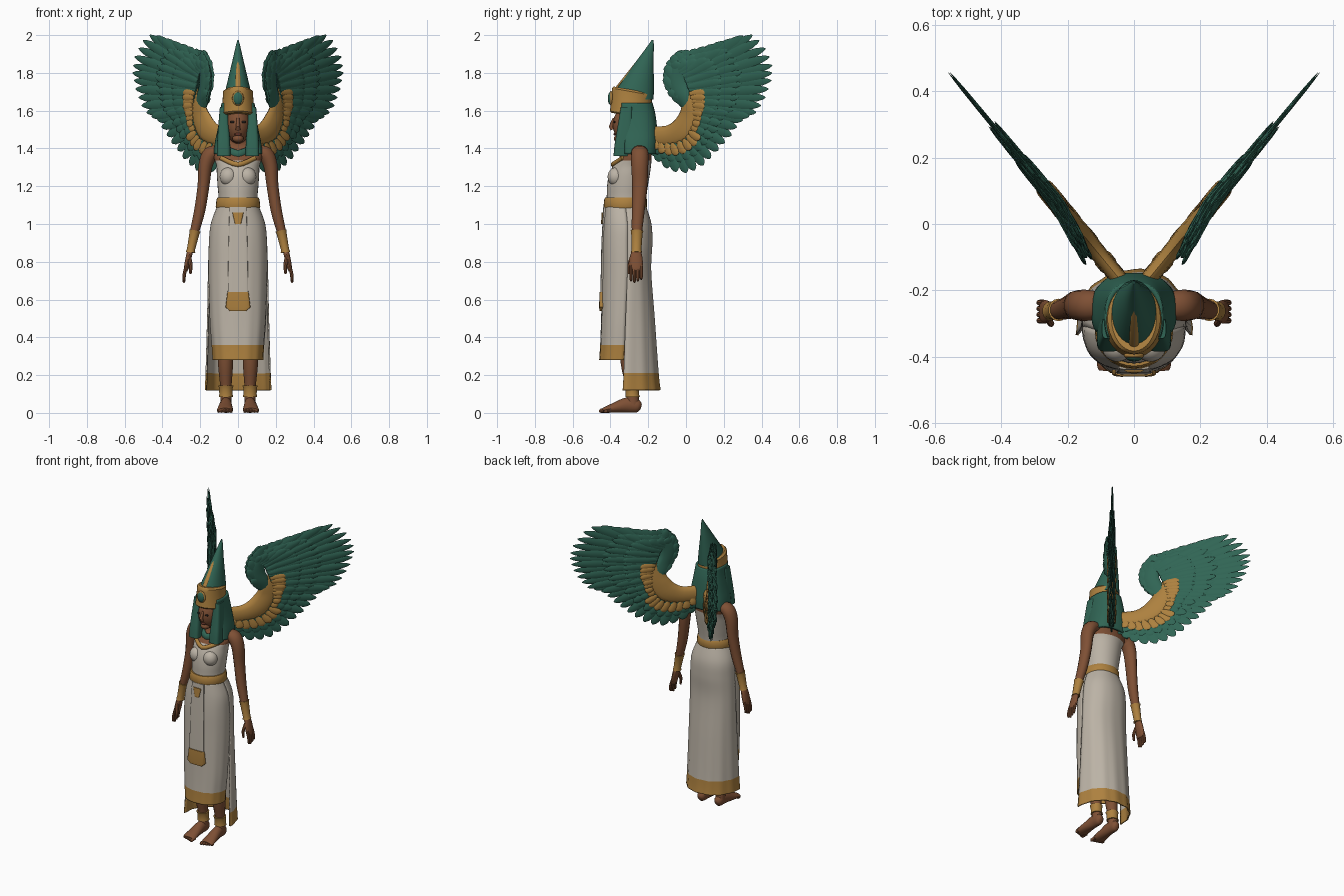
import bpy, bmesh, math
from mathutils import Vector, Matrix

old = bpy.data.objects.get("Cube")
if old:
    bpy.data.objects.remove(old, do_unlink=True)


def material(name, rgb):
    m = bpy.data.materials.new(name)
    m.use_nodes = True
    m.diffuse_color = (*rgb, 1)
    m.node_tree.nodes["Principled BSDF"].inputs["Base Color"].default_value = (*rgb, 1)
    return m


GREEN = material("feather green", (0.03, 0.13, 0.09))
GOLD = material("gold", (0.42, 0.22, 0.05))
SKIN = material("brown skin", (0.21, 0.08, 0.035))
CLOTH = material("linen", (0.5, 0.45, 0.38))
DARK = material("dark eye paint", (0.02, 0.015, 0.012))
LIP = material("lip red", (0.15, 0.04, 0.025))
made = []


def finish(name, bm, mats, rule=None, mirror=False, thick=0):
    bmesh.ops.recalc_face_normals(bm, faces=bm.faces)
    me = bpy.data.meshes.new(name)
    bm.to_mesh(me)
    bm.free()
    for m in mats:
        me.materials.append(m)
    if rule:
        for p in me.polygons:
            p.material_index = rule(p.center)
    ob = bpy.data.objects.new(name, me)
    bpy.context.collection.objects.link(ob)
    if thick:
        mod = ob.modifiers.new("thickness", "SOLIDIFY")
        mod.thickness, mod.offset = thick, 0
    if mirror:
        ob.modifiers.new("mirror", "MIRROR")
    made.append(ob)


def skin(name, parts, mats, closed=True, **kw):
    """Bridge each list of rings in parts into one mesh."""
    bm = bmesh.new()
    for rings in parts:
        vs = [[bm.verts.new(p) for p in r] for r in rings]
        n = len(vs[0])
        for a, b in zip(vs, vs[1:]):
            for i in range(n if closed else n - 1):
                j = (i + 1) % n
                bm.faces.new((a[i], a[j], b[j], b[i]))
        if closed:
            bm.faces.new(vs[0])
            bm.faces.new(vs[-1])
    finish(name, bm, mats, **kw)


def smooth(rows, n=4):
    """Spline through rows of numbers."""
    out = []
    for i in range(len(rows) - 1):
        quad = rows[max(i - 1, 0)], rows[i], rows[i + 1], rows[min(i + 2, len(rows) - 1)]
        for k in range(n):
            t = k / n
            out.append(tuple(
                0.5 * (2 * b + (c - a) * t + (2 * a - 5 * b + 4 * c - d) * t * t
                       + (3 * b - a - 3 * c + d) * t ** 3) for a, b, c, d in zip(*quad)))
    return out + [tuple(rows[-1])]


def stack(rows, cx=0, start=0, end=360, n=32, power=2, tilt=0, ripple=0):
    """Level rings from rows of height, half width, centre y, half depth."""
    rings = []
    count = n if end - start == 360 else n + 1
    for z, rx, cy, ry in rows:
        ring = []
        for i in range(count):
            a = math.radians(start + (end - start) * i / n)
            c, s = math.cos(a), math.sin(a)
            k = 1 + ripple * (1.1 - z) * math.sin(14 * a)
            x = rx * k * math.copysign(abs(c) ** (2 / power), c)
            y = ry * k * math.copysign(abs(s) ** (2 / power), s)
            ring.append(Vector((cx + x, cy + y, z + tilt * y)))
        rings.append(ring)
    return rings


def tube(rows, ref=(0, 1, 0), n=14):
    """Rings across a path of x, y, z, radius along ref, other radius."""
    pts = [Vector(r[:3]) for r in rows]
    rings = []
    for i, r in enumerate(rows):
        t = (pts[min(i + 1, len(pts) - 1)] - pts[max(i - 1, 0)]).normalized()
        u = Vector(ref)
        u = (u - t * u.dot(t)).normalized()
        v = t.cross(u)
        rings.append([pts[i] + u * r[3] * math.cos(q) + v * r[4] * math.sin(q)
                      for q in (math.tau * k / n for k in range(n))])
    return rings


def ball(name, loc, size, mat, mirror=False):
    bm = bmesh.new()
    bmesh.ops.create_uvsphere(bm, u_segments=24, v_segments=14, radius=1,
                              matrix=Matrix.Translation(loc) @ Matrix.Diagonal((*size, 1)))
    finish(name, bm, [mat], mirror=mirror)


# Torso with bare shoulders and neck
body = [(1.06, .105, -.32, .105), (1.14, .103, -.315, .105), (1.2, .108, -.31, .108),
        (1.26, .112, -.3, .108), (1.31, .115, -.285, .1), (1.36, .13, -.265, .083),
        (1.4, .12, -.25, .065), (1.43, .06, -.26, .05), (1.47, .042, -.28, .043), (1.53, .04, -.29, .043)]
skin("torso", [stack(smooth(body))], [CLOTH, SKIN], rule=lambda c: int(c.z > 1.335))
ball("bust", (.05, -.37, 1.25), (.047, .045, .05), CLOTH, True)

# Skirt: back drape and shorter front drape, with gold hems
hip = [(1.09, .108, -.32, .106), (1.0, .14, -.31, .123), (.9, .15, -.31, .128)]
back = hip + [(.75, .155, -.31, .122), (.5, .16, -.32, .15), (.21, .168, -.33, .18), (.12, .172, -.335, .195)]
front = hip + [(.75, .152, -.31, .13), (.5, .145, -.32, .125), (.36, .135, -.325, .125), (.28, .13, -.33, .125)]
skin("skirt_back", [stack(smooth(back, 7), end=180, power=2.2, ripple=.015)], [CLOTH, GOLD],
     closed=False, thick=.008, rule=lambda c: int(c.z < .215))
skin("skirt_front", [stack(smooth(front, 7), start=180, power=2.4, ripple=.012)], [CLOTH, GOLD],
     closed=False, thick=.008, rule=lambda c: int(c.z < .36))

# Belt, hanging apron panel and buckle drop
skin("belt", [stack([(1.08, .113, -.322, .11), (1.09, .118, -.322, .115), (1.13, .114, -.32, .113),
                     (1.14, .108, -.32, .108)])], [GOLD])
skin("apron", [stack([(1.09, .045, -.428, .01), (.9, .05, -.438, .01), (.6, .055, -.444, .01)], power=5)], [CLOTH])
skin("apron_end", [stack([(.64, .056, -.444, .014), (.56, .066, -.446, .014), (.54, .045, -.446, .012)], power=5)], [GOLD])
skin("buckle_drop", [stack([(1.06, .03, -.434, .012), (1.0, .016, -.438, .012)], power=4)], [GOLD])

# Collar and necklace
skin("collar", [tube(smooth([(-.09, -.335, 1.35, .012, .012), (0, -.386, 1.315, .012, .014),
                             (.09, -.335, 1.35, .012, .012)]))], [GOLD])
skin("necklace", [tube(smooth([(-.065, -.3, 1.395, .014, .02), (0, -.34, 1.37, .014, .022),
                               (.065, -.3, 1.395, .014, .02)]))], [GREEN])

# Arms, hands and bracelets
skin("arms", [tube(smooth([(.1, -.245, 1.385, .04, .03), (.145, -.245, 1.37, .047, .042),
                           (.172, -.245, 1.31, .045, .038), (.183, -.245, 1.2, .04, .032),
                           (.203, -.253, 1.07, .034, .03), (.232, -.26, .95, .027, .024),
                           (.252, -.262, .85, .022, .017)]))], [SKIN], mirror=True)
hand = [tube(smooth([(.25, -.262, .87, .02, .016), (.262, -.264, .82, .034, .016),
                     (.274, -.264, .765, .034, .013), (.277, -.264, .75, .026, .008)]))]
for i in range(4):
    y = -.291 + .018 * i
    reach = .69 + .008 * abs(i - 1)
    hand.append(tube(smooth([(.272, y, .78, .009, .009), (.283, y, .74, .009, .009),
                             (.286, y, reach + .01, .008, .008), (.282, y, reach, .004, .004)]), n=8))
hand.append(tube(smooth([(.26, -.285, .83, .011, .011), (.25, -.3, .78, .01, .01),
                         (.252, -.302, .735, .006, .006)]), n=8))
skin("hands", hand, [SKIN], mirror=True)
skin("bracelets", [tube([(.228, -.259, .965, .034, .031), (.231, -.26, .95, .03, .027),
                         (.249, -.262, .865, .026, .022), (.251, -.262, .85, .029, .026)])], [GOLD], mirror=True)

# Legs, feet and anklets
skin("legs", [tube(smooth([(.068, -.3, .6, .06, .055), (.066, -.305, .4, .05, .045),
                           (.066, -.3, .26, .045, .041), (.064, -.285, .13, .032, .03),
                           (.064, -.28, .04, .034, .03)]))], [SKIN], mirror=True)
foot = [tube(smooth([(.064, -.237, .032, .012, .012), (.064, -.255, .036, .027, .034),
                     (.064, -.31, .042, .031, .041), (.067, -.38, .027, .039, .027),
                     (.069, -.425, .017, .042, .017), (.069, -.44, .014, .036, .012)]), ref=(1, 0, 0))]
for i in range(5):
    x = .037 + .016 * i
    tip = -.46 + .006 * i
    foot.append(tube([(x, -.415, .013, .01, .012), (x, tip + .008, .011, .01, .011), (x, tip, .01, .004, .005)],
                     ref=(1, 0, 0), n=8))
skin("feet", foot, [SKIN], mirror=True)
skin("anklets", [stack([(.085, .038, -.282, .038), (.1, .035, -.284, .035), (.13, .036, -.286, .036),
                        (.145, .04, -.288, .04)], cx=.064)], [GOLD], mirror=True)

# Head and face
ball("head", (0, -.3, 1.525), (.066, .088, .1), SKIN)
ball("chin", (0, -.352, 1.452), (.03, .03, .022), SKIN)
skin("nose", [tube([(0, -.38, 1.56, .008, .007), (0, -.398, 1.515, .011, .011), (0, -.39, 1.5, .01, .013)])], [SKIN])
ball("eyes", (.028, -.378, 1.54), (.015, .005, .006), DARK, True)
ball("lips", (0, -.376, 1.475), (.019, .008, .007), LIP)

# Head cloth with two front lappets
skin("head_cloth", [stack(smooth([(1.64, .08, -.28, .095), (1.58, .086, -.275, .105), (1.5, .1, -.265, .105),
                                  (1.43, .115, -.26, .105), (1.37, .122, -.26, .1)]),
                          start=-32, end=212, power=2.6)], [GREEN], closed=False, thick=.016)
skin("lappets", [stack(smooth([(1.62, .02, -.315, .03), (1.5, .03, -.325, .04), (1.42, .035, -.335, .043),
                               (1.36, .036, -.342, .042)]), cx=.076, power=4)], [GREEN], mirror=True)

# Tall leaning crown, brow band, stripe and jewel
skin("crown", [stack([(1.66, .074, -.28, .108), (1.72, .064, -.267, .098), (1.85, .033, -.222, .05),
                      (1.95, .01, -.184, .014), (1.975, .003, -.177, .004)])], [GREEN])
skin("brow_band", [stack([(1.57, .082, -.29, .105), (1.578, .09, -.29, .113), (1.6, .086, -.29, .11),
                          (1.68, .08, -.287, .106), (1.7, .08, -.285, .106), (1.71, .068, -.283, .1)],
                         tilt=-.18)], [GOLD])
skin("crown_stripe", [tube([(0, -.372, 1.7, .008, .016), (0, -.362, 1.725, .008, .014),
                            (0, -.232, 1.89, .007, .01), (0, -.226, 1.9, .003, .004)], n=8)], [GOLD])
ball("jewel_rim", (0, -.396, 1.665), (.031, .012, .039), GOLD)
ball("jewel", (0, -.401, 1.665), (.025, .013, .033), GREEN)


# Wings lie in a swept upright plane, given by y, z and offset from the plane
def wing_point(y, z, d):
    d += .25 * max(0, .06 - y) * min(max((z - 1.58) / .1, 0), 1)
    return Vector((.04 + .825 * (y + .17) + .771 * d, y - .636 * d, z))


def blade(rows, thick, d=0, n=6):
    rings = []
    widest = max(r[2] for r in rows)
    for i, (y, z, w) in enumerate(rows):
        a, b = rows[max(i - 1, 0)], rows[min(i + 1, len(rows) - 1)]
        t = Vector((b[0] - a[0], b[1] - a[1])).normalized()
        h = thick * w / widest
        rings.append([wing_point(y - t.y * w * math.cos(q), z + t.x * w * math.cos(q), d + h * math.sin(q))
                      for q in (math.tau * k / n for k in range(n))])
    return rings


SHAPE = [(0, .4), (.3, .85), (.7, 1), (.88, .8), (.96, .45), (1, .1)]


def feather(row, reach, width, d):
    by, bz, ty, tz = row
    return blade([(by + (ty - by) * t * reach, bz + (tz - bz) * t * reach, w * width) for t, w in SHAPE], .006, d)


# Feather roots and tips, from the shoulder round to the wing top
fan = [(-.17, 1.45, -.17, 1.36), (-.12, 1.43, -.1, 1.295), (-.06, 1.43, 0, 1.27), (0, 1.45, .09, 1.31),
       (.03, 1.49, .17, 1.39), (.05, 1.54, .24, 1.47), (.05, 1.59, .3, 1.55), (.05, 1.63, .37, 1.59),
       (.04, 1.67, .42, 1.67), (.03, 1.71, .45, 1.76), (.02, 1.74, .455, 1.84), (.01, 1.77, .42, 1.93),
       (0, 1.79, .35, 2.0), (-.01, 1.8, .25, 1.98), (-.02, 1.81, .15, 1.95), (-.03, 1.82, .06, 1.925),
       (-.04, 1.82, -.01, 1.92)]
rows = smooth(fan, 2)
skin("flight_feathers", [feather(r, 1, .026, .004 * (i % 2) - .002) for i, r in enumerate(rows)],
     [GREEN], mirror=True)
coverts = []
for side in (-1, 1):
    for i, r in enumerate(rows):
        coverts.append(feather(r, .64, .024, side * (.009 + .003 * (i % 2))))
        coverts.append(feather(r, .4, .024, side * (.015 + .003 * (i % 2))))
skin("covert_feathers", coverts, [GREEN], mirror=True)

# Curled wing top with short feathers on its inner edge
skin("wing_tops", [blade(smooth([(.03, 1.6, .03), (.0, 1.66, .042), (-.03, 1.73, .045), (-.03, 1.8, .045),
                                 (.01, 1.85, .04), (.08, 1.87, .015)]), .022, n=12)], [GREEN], mirror=True)
curl = smooth([(.01, 1.63, -.045, 1.685), (-.02, 1.68, -.075, 1.75), (-.03, 1.72, -.08, 1.81),
               (-.03, 1.77, -.06, 1.87), (-.01, 1.8, -.02, 1.915)], 2)
skin("curl_feathers", [feather(r, 1, .025, s * .012 + .003 * (i % 2)) for s in (-1, 1) for i, r in enumerate(curl)],
     [GREEN], mirror=True)

# Gold wing arms with a scalloped edge
skin("wing_arms", [blade(smooth([(-.21, 1.465, .055), (-.1, 1.463, .057), (-.025, 1.495, .064),
                                 (.02, 1.57, .055), (.036, 1.64, .045), (.05, 1.72, .015)]), .028, n=12)],
     [GOLD], mirror=True)
skin("gold_scales", [feather(r, .42 if r[1] < 1.5 else .2, .02, s * (.021 + .003 * (i % 2)))
                     for s in (-1, 1) for i, r in enumerate(rows[1:18])], [GOLD], mirror=True)

# Smooth shading with crisp edges
bpy.ops.object.select_all(action="DESELECT")
for ob in made:
    ob.select_set(True)
bpy.context.view_layer.objects.active = made[0]
bpy.ops.object.shade_smooth_by_angle(angle=math.radians(40))
